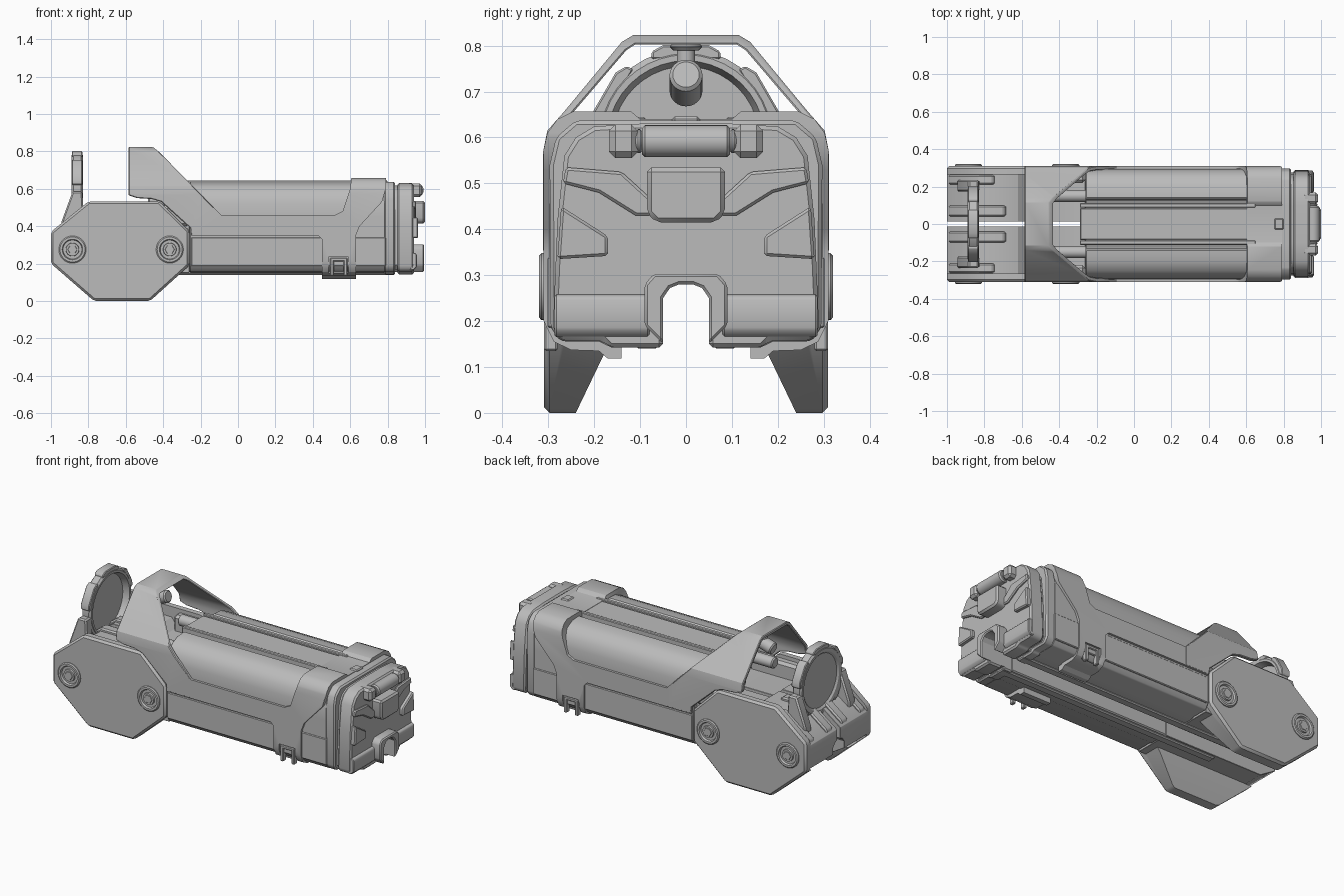
import bpy
import bmesh
import math
from mathutils import Vector

default_cube = bpy.data.objects.get("Cube")
if default_cube:
    bpy.data.objects.remove(default_cube, do_unlink=True)

grey = bpy.data.materials.new("plain_grey")
grey.use_nodes = True
grey.diffuse_color = (0.5, 0.5, 0.5, 1)
grey.node_tree.nodes["Principled BSDF"].inputs["Base Color"].default_value = (0.5, 0.5, 0.5, 1)


def finish(name, bm):
    bmesh.ops.recalc_face_normals(bm, faces=bm.faces)
    mesh = bpy.data.meshes.new(name)
    bm.to_mesh(mesh)
    bm.free()
    obj = bpy.data.objects.new(name, mesh)
    obj.data.materials.append(grey)
    bpy.context.collection.objects.link(obj)
    return obj


def apply_modifier(obj, modifier):
    bpy.context.view_layer.objects.active = obj
    bpy.ops.object.modifier_apply(modifier=modifier.name)


def bevel(obj, width=0.006):
    modifier = obj.modifiers.new("edge_bevel", 'BEVEL')
    modifier.width = width
    modifier.segments = 1
    modifier.limit_method = 'ANGLE'
    modifier.angle_limit = math.radians(35)
    apply_modifier(obj, modifier)
    return obj


def combine(obj, cutter, operation='DIFFERENCE'):
    modifier = obj.modifiers.new("cut", 'BOOLEAN')
    modifier.operation = operation
    modifier.solver = 'EXACT'
    modifier.object = cutter
    apply_modifier(obj, modifier)
    bpy.data.objects.remove(cutter, do_unlink=True)
    return obj


def prism(name, axis, outline, start, end):
    """Extrude a flat outline along x (points are y, z) or along y (points are x, z)."""
    bm = bmesh.new()
    place = (lambda p, d: (d, p[0], p[1])) if axis == 'X' else (lambda p, d: (p[0], d, p[1]))
    first, last = ([bm.verts.new(place(p, d)) for p in outline] for d in (start, end))
    bm.faces.new(first)
    bm.faces.new(last)
    for i in range(len(first)):
        j = (i + 1) % len(first)
        bm.faces.new((first[i], first[j], last[j], last[i]))
    return finish(name, bm)


def box(name, xs, ys, zs):
    corners = [(xs[0], zs[0]), (xs[1], zs[0]), (xs[1], zs[1]), (xs[0], zs[1])]
    return prism(name, 'Y', corners, ys[0], ys[1])


def mirrored(half):
    """Complete a half outline across y = 0."""
    return half + [(-y, z) for y, z in reversed(half) if y > 0]


def flip(outline, side):
    return [(side * y, z) for y, z in outline]


def lathe(name, profile, centre, direction, segments=32):
    """Spin a profile of (radius, distance) points about a direction."""
    bm = bmesh.new()
    turn = Vector(direction).to_track_quat('Z', 'Y')
    rings = []
    for i in range(segments):
        a = math.tau * i / segments
        rings.append([bm.verts.new(turn @ Vector((r * math.cos(a), r * math.sin(a), t)) + Vector(centre))
                      for r, t in profile])
    for i in range(segments):
        here, after = rings[i], rings[(i + 1) % segments]
        for k in range(len(profile) - 1):
            bm.faces.new((here[k], here[k + 1], after[k + 1], after[k]))
    bmesh.ops.remove_doubles(bm, verts=bm.verts, dist=0.0001)
    return finish(name, bm)


def rod(name, start, end, radius, segments=24):
    direction = Vector(end) - Vector(start)
    length, lip = direction.length, radius * 0.2
    profile = [(0, 0), (radius - lip, 0), (radius, lip), (radius, length - lip), (radius - lip, length), (0, length)]
    return lathe(name, profile, start, direction, segments)


def cut_tunnel(obj):
    """Open the channel that runs under the whole length."""
    arch = mirrored([(0.05, -0.1), (0.05, 0.25), (0.035, 0.272), (0.015, 0.28)])
    return combine(obj, prism("tunnel_cutter", 'X', arch, -1.2, 1.2))


# Main body with grooves beside the centre rail
body_half = [(0.06, 0.15), (0.16, 0.15), (0.175, 0.157), (0.275, 0.157), (0.297, 0.19), (0.297, 0.45),
             (0.295, 0.52), (0.28, 0.57), (0.25, 0.61), (0.2, 0.632), (0.135, 0.636),
             (0.13, 0.615), (0.105, 0.615), (0.1, 0.634)]
bevel(cut_tunnel(prism("main_body", 'X', mirrored(body_half), -0.26, 0.79)))
bevel(box("centre_rail", (-0.29, 0.65), (-0.085, 0.085), (0.59, 0.638)))

# Skirts, underside rails and top rails
for side in (-1, 1):
    bevel(box("lower_skirt", (-0.25, 0.79), (side * 0.285, side * 0.302), (0.185, 0.34)), 0.004)
    bevel(box("underside_rail", (-0.6, 0.84), (side * 0.06, side * 0.11), (0.14, 0.2)))
    bevel(box("top_rail", (-0.29, 0.65), (side * 0.088, side * 0.112), (0.59, 0.645)), 0.004)

# Outer shell and collar, trimmed to its side outline
shell_half = [(0.14, 0.118), (0.17, 0.118), (0.19, 0.135), (0.25, 0.137), (0.288, 0.155), (0.31, 0.2),
              (0.311, 0.57), (0.302, 0.61), (0.28, 0.64), (0.245, 0.657), (0.12, 0.657), (0.1, 0.64)]
shell_side = [(-0.25, 0.35), (-0.25, 0.5), (-0.13, 0.5), (-0.09, 0.46), (0.52, 0.46), (0.56, 0.48),
              (0.6, 0.6), (0.61, 0.7), (0.79, 0.7), (0.79, 0.6), (0.77, 0.53), (0.65, 0.4),
              (0.63, 0.35), (0.63, 0.1), (0.45, 0.1), (0.45, 0.33), (0.43, 0.35)]
shell = prism("outer_shell", 'X', mirrored(shell_half), -0.25, 0.79)
combine(shell, prism("shell_trim", 'Y', shell_side, -0.5, 0.5), 'INTERSECT')
combine(shell, box("underside_opening", (-0.5, 1), (-0.14, 0.14), (0, 0.3)))
for side in (-1, 1):
    combine(shell, box("clip_window", (0.485, 0.59), (side * 0.27, side * 0.4), (0.15, 0.235)))
bevel(shell, 0.004)
bevel(box("collar_tab", (0.75, 0.8), (-0.03, 0.03), (0.62, 0.646)))

# Arched carry strap that sweeps back into the shell
arch_outer = [(0.311, 0.3), (0.311, 0.57), (0.302, 0.615), (0.265, 0.657), (0.14, 0.808), (0.115, 0.823)]
arch_inner = [(0.288, 0.2), (0.288, 0.57), (0.28, 0.61), (0.248, 0.652), (0.13, 0.79), (0.11, 0.803)]
strap_side = [(-0.585, 0.565), (-0.585, 0.9), (-0.455, 0.9), (-0.455, 0.823), (-0.42, 0.795), (-0.09, 0.46),
              (-0.09, 0.35), (-0.25, 0.35), (-0.255, 0.39), (-0.41, 0.53), (-0.46, 0.545), (-0.54, 0.55)]
strap = prism("carry_strap", 'X', mirrored(arch_outer), -0.7, 0)
combine(strap, prism("strap_hollow", 'X', mirrored(arch_inner), -0.8, 0.1))
combine(strap, prism("strap_trim", 'Y', strap_side, -0.5, 0.5), 'INTERSECT')
bevel(strap, 0.004)

# Octagonal legs, inner blocks, bolts and slats on each side
octagon = [(-1, 0.2), (-1, 0.37), (-0.8, 0.532), (-0.42, 0.532), (-0.26, 0.375),
           (-0.26, 0.19), (-0.47, 0), (-0.77, 0)]
block_side = [(-1, 0.21), (-1, 0.345), (-0.83, 0.47), (-0.62, 0.47), (-0.58, 0.42), (-0.26, 0.42),
              (-0.26, 0.15), (-0.9, 0.15)]
bolt_profile = [(0, 0), (0.066, 0), (0.073, 0.008), (0.073, 0.013), (0.067, 0.018),
                (0.055, 0.018), (0.05, 0.006), (0.036, 0.006), (0.034, 0.016), (0, 0.016)]
for side in (-1, 1):
    leg = bevel(prism("leg_plate", 'Y', octagon, side * 0.15, side * 0.309), 0.012)
    wedge = flip([(0.1, -0.1), (0.215, -0.1), (0.24, 0), (0.18, 0.125), (0.168, 0.16), (0.1, 0.16)], side)
    combine(leg, prism("leg_wedge", 'X', wedge, -1.2, 0))
    combine(leg, box("leg_top_recess", (-1.2, 0), (side * 0.1, side * 0.265), (0.15, 0.7)))
    bevel(cut_tunnel(prism("inner_block", 'Y', block_side, side * 0.013, side * 0.27)))
    for inner, outer, back in ((0.04, 0.1, -0.68), (0.21, 0.262, -0.74)):
        slat_side = [(-0.99, 0.3), (-0.99, 0.368), (-0.83, 0.488), (back - 0.015, 0.488), (back, 0.46), (back, 0.4)]
        bevel(prism("top_slat", 'Y', slat_side, side * inner, side * outer), 0.008)
    bevel(box("deck_step", (-0.58, -0.26), (side * 0.22, side * 0.285), (0.4, 0.51)), 0.015)
    rod("guide_pin", (-0.48, side * 0.15, 0.535), (-0.25, side * 0.15, 0.535), 0.032)
    for x in (-0.885, -0.365):
        lathe("leg_bolt", bolt_profile, (x, side * 0.302, 0.275), (0, side, 0))
        rod("bolt_head", (x, side * 0.305, 0.275), (x, side * 0.32, 0.275), 0.03, 6)

    # Clip set into the foot of the collar
    for x in (0.492, 0.565):
        bevel(box("clip_post", (x, x + 0.02), (side * 0.28, side * 0.309), (0.135, 0.23)), 0.004)
    bevel(box("clip_bar", (0.492, 0.585), (side * 0.28, side * 0.309), (0.212, 0.23)), 0.004)

# Knob hanging under the strap
rod("knob", (-0.575, 0, 0.70), (-0.455, 0, 0.737), 0.036)
rod("knob_stem", (-0.51, 0, 0.72), (-0.51, 0, 0.808), 0.02)
rod("knob_cap", (-0.51, 0, 0.79), (-0.51, 0, 0.806), 0.035)

# Upright round shield, deeply dished at the back, with lugs and a stand
disc_profile = [(0, -0.018), (0.155, -0.018), (0.165, -0.027), (0.185, -0.03), (0.197, -0.02),
                (0.197, 0.02), (0.185, 0.03), (0.172, 0.03), (0.16, -0.006), (0, -0.006)]
lathe("round_shield", disc_profile, (-0.86, 0, 0.595), (1, 0, 0), 40)
lug = [(0.192, -0.075), (0.206, -0.05), (0.206, 0.05), (0.192, 0.075), (0.175, 0.075), (0.175, -0.075)]
for turn in range(6):
    angle = math.radians(30 + 60 * turn)
    c, s = math.cos(angle), math.sin(angle)
    outline = [(r * c - t * s, 0.595 + r * s + t * c) for r, t in lug]
    bevel(prism("shield_lug", 'X', outline, -0.888, -0.832), 0.004)
stand = [(-0.885, 0.585), (-0.945, 0.42), (-0.945, 0.38), (-0.82, 0.38), (-0.832, 0.585)]
for side in (-1, 1):
    bevel(prism("shield_stand", 'Y', stand, side * 0.175, side * 0.235), 0.008)

# Rear flange, neck and end cap
flange_half = [(0.05, 0.142), (0.17, 0.142), (0.18, 0.155), (0.27, 0.155), (0.295, 0.185), (0.297, 0.54),
               (0.283, 0.6), (0.24, 0.637), (0.1, 0.637)]
cap_half = [(0.05, 0.142), (0.165, 0.142), (0.18, 0.157), (0.27, 0.157), (0.29, 0.18), (0.28, 0.42),
            (0.265, 0.56), (0.24, 0.6), (0.2, 0.624), (0.1, 0.63)]
for name, half, start, end in (("rear_flange", flange_half, 0.78, 0.84), ("end_cap", cap_half, 0.853, 0.94)):
    bevel(cut_tunnel(prism(name, 'X', mirrored(half), start, end)), 0.009)
neck_half = [(y * 0.95, 0.4 + (z - 0.4) * 0.95) for y, z in cap_half]
cut_tunnel(prism("cap_neck", 'X', mirrored(neck_half), 0.83, 0.86))

# Raised panels on the end cap
bracket = prism("arch_bracket", 'X', mirrored([(0.05, 0.15), (0.09, 0.19), (0.09, 0.28), (0.07, 0.303)]), 0.92, 0.995)
bevel(cut_tunnel(bracket))
bevel(prism("centre_latch", 'X', mirrored([(0.065, 0.415), (0.085, 0.435), (0.085, 0.535)]), 0.93, 1.0), 0.01)
brow = mirrored([(0.08, 0.47), (0.14, 0.525), (0.262, 0.535), (0.268, 0.5), (0.19, 0.48), (0.11, 0.43)])
bevel(prism("brow_panel", 'X', brow, 0.93, 0.952))
for side in (-1, 1):
    bevel(prism("side_wedge", 'X', flip([(0.28, 0.335), (0.17, 0.342), (0.17, 0.385), (0.272, 0.45)], side), 0.93, 0.962))
    foot = [(0.92, 0.165), (0.94, 0.165), (0.956, 0.182), (0.956, 0.25), (0.945, 0.258), (0.92, 0.258)]
    bevel(prism("cap_foot", 'Y', foot, side * 0.08, side * 0.286), 0.004)
    bevel(box("hinge_block", (0.9, 0.985), (side * 0.105, side * 0.168), (0.555, 0.628)), 0.014)
    rod("hinge_collar", (0.955, side * 0.095, 0.592), (0.955, side * 0.11, 0.592), 0.026)
rod("hinge_barrel", (0.958, -0.096, 0.592), (0.958, 0.096, 0.592), 0.035)

# Smooth curved faces while keeping hard edges
bpy.ops.object.select_all(action='DESELECT')
for obj in bpy.context.collection.objects:
    if obj.type == 'MESH' and grey.name in obj.data.materials:
        obj.select_set(True)
        bpy.context.view_layer.objects.active = obj
bpy.ops.object.shade_smooth_by_angle(angle=math.radians(30))
